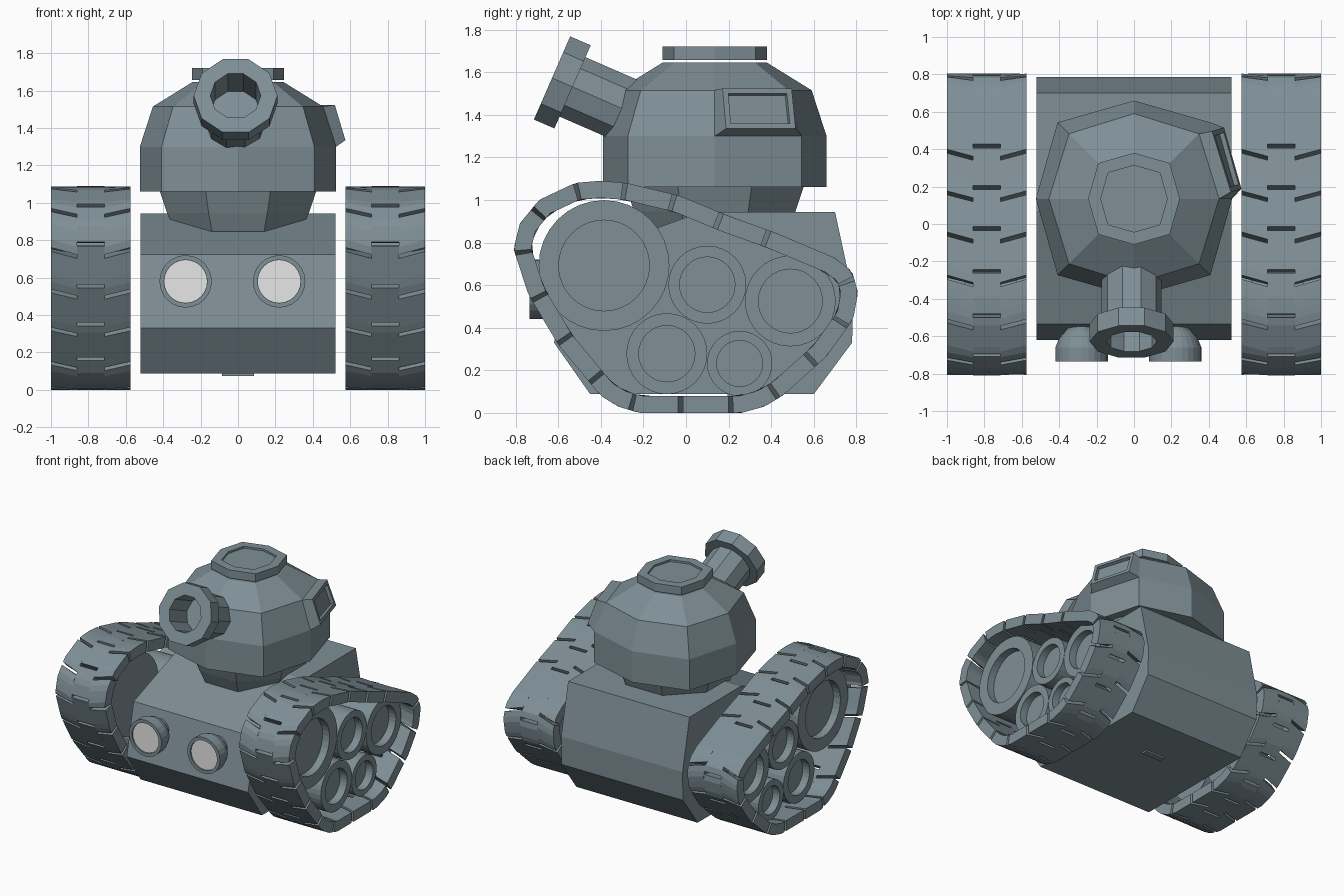
import bpy, bmesh, math
from mathutils import Matrix, Vector

cube = bpy.data.objects.get("Cube")
if cube:
    bpy.data.objects.remove(cube)


def material(name, rgb):
    m = bpy.data.materials.new(name)
    m.use_nodes = True
    m.diffuse_color = (*rgb, 1)
    m.node_tree.nodes["Principled BSDF"].inputs["Base Color"].default_value = (*rgb, 1)
    return m


STEEL = material("blue grey steel", (0.21, 0.275, 0.305))
LAMP = material("pale lamp", (0.8, 0.8, 0.8))


def finish(name, bm, mat=STEEL):
    bmesh.ops.recalc_face_normals(bm, faces=bm.faces)
    mesh = bpy.data.meshes.new(name)
    bm.to_mesh(mesh)
    bm.free()
    mesh.materials.append(mat)
    obj = bpy.data.objects.new(name, mesh)
    bpy.context.collection.objects.link(obj)
    return obj


def skin(bm, loops):
    """Closed solid through equal sized loops of points."""
    rows = [[bm.verts.new(p) for p in loop] for loop in loops]
    n = len(rows[0])
    for a, b in zip(rows, rows[1:]):
        for i in range(n):
            j = (i + 1) % n
            bm.faces.new((a[i], a[j], b[j], b[i]))
    bm.faces.new(rows[0][::-1])
    bm.faces.new(rows[-1])


def circle(r, z, n, turn=0.0, diagonal=1.0):
    """Polygon ring; diagonal stretches every second corner."""
    pts = []
    for i in range(n):
        a = 2 * math.pi * i / n + turn
        k = r * (diagonal if i % 2 else 1)
        pts.append(Vector((k * math.cos(a), k * math.sin(a), z)))
    return pts


def lathe(name, profile, n, origin, axis, mat=STEEL, turn=0.0, diagonal=1.0):
    place = Matrix.Translation(origin) @ Vector(axis).to_track_quat('Z', 'Y').to_matrix().to_4x4()
    bm = bmesh.new()
    skin(bm, [[place @ p for p in circle(r, h, n, turn, diagonal)] for r, h in profile])
    return finish(name, bm, mat)


# Hull: side profile extruded across the width
profile = [(-.535, .725), (.07, .943), (.70, .943), (.785, .55), (.78, .33),
           (.60, .088), (-.45, .088), (-.62, .33)]
bm = bmesh.new()
skin(bm, [[(x, y, z) for y, z in profile] for x in (-.52, .52)])
finish("hull", bm)

# Small plate under the hull
bm = bmesh.new()
bmesh.ops.create_cube(bm, size=1, matrix=Matrix.Translation((0, .22, .083))
                      @ Matrix.Diagonal((.17, .05, .015, 1)))
finish("belly_plate", bm)

# Turret: faceted dome with a framed vision box pulled out of one face
TURRET = Vector((0, .135, 0))
bm = bmesh.new()
skin(bm, [[p + TURRET for p in circle(r, z, 8, 0, d)] for r, z, d in
          ((.525, 1.06, 1.1), (.525, 1.30, 1.1), (.455, 1.515, 1.08), (.245, 1.645, 1.1))])
bmesh.ops.recalc_face_normals(bm, faces=bm.faces)
spot = Vector((.44, .34, 1.41))
face = min(bm.faces, key=lambda f: (f.calc_center_median() - spot).length)
normal = face.normal.copy()
across = normal.cross(Vector((0, 0, 1))).normalized()
face = bmesh.ops.extrude_discrete_faces(bm, faces=[face])["faces"][0]
middle = face.calc_center_median()
for v in face.verts:
    offset = (v.co - middle) * .88
    h = offset.dot(across)
    v.co = middle + offset + across * (math.copysign(.17, h) - h) + normal * .07
face.normal_update()
bmesh.ops.inset_individual(bm, faces=[face], thickness=.037)
face.normal_update()
bmesh.ops.inset_individual(bm, faces=[face], thickness=.002, depth=-.025)
finish("turret", bm)

# Turret neck sinking into the hull
up = (0, 0, 1)
lathe("turret_neck", [(.30, .78), (.365, .85), (.41, .945), (.455, 1.07)], 8,
      TURRET, up, turn=math.pi / 8)

# Roof hatch with a shallow recess
lathe("hatch", [(.245, 1.657), (.245, 1.72), (.178, 1.72), (.178, 1.705)], 8, TURRET, up,
      diagonal=1.1)

# Gun with collar and hollow bore
lathe("cannon", [(.16, 0), (.16, .65), (.224, .65), (.224, .755), (.135, .755), (.135, .52)],
      10, (-.013, .063, 1.271), (0, -.917, .40))

# Headlamps
for side, x in (("right", -.28), ("left", .22)):
    base = (x, -.56, .58)
    lathe(side + "_headlamp", [(.08, -.03), (.085, .01), (.12, .05), (.14, .10), (.14, .175),
                               (.115, .175), (.115, .16)], 24, base, (0, -1, 0))
    lathe(side + "_lamp_glass", [(.114, .155), (.114, .165)], 24, base, (0, -1, 0), LAMP)

# Track path seen from the side, starting above the front wheel
PATH = [Vector(p) for p in (
    (-.52, 1.08), (-.69, 1.0), (-.78, .89), (-.81, .77), (-.74, .555), (-.60, .32),
    (-.40, .08), (-.32, .03), (-.22, 0), (0, 0), (.26, 0), (.37, .03), (.46, .085),
    (.66, .265), (.785, .44), (.808, .565), (.78, .665), (.695, .73), (.41, .85),
    (.2, .925), (-.03, 1.02), (-.28, 1.08), (-.40, 1.09))]
EDGES = list(zip(PATH, PATH[1:] + PATH[:1]))
LENGTH = sum((b - a).length for a, b in EDGES)


def along(s):
    s %= LENGTH
    for a, b in EDGES:
        d = (b - a).length
        if s <= d:
            return a.lerp(b, s / d)
        s -= d
    return PATH[0].copy()


def track_pair(x, s):
    """Outer and inner track point at distance s."""
    p = along(s)
    t = (along(s + .06) - along(s - .06)).normalized()
    q = p + Vector((-t.y, t.x)) * .08
    return (x, p.x, p.y), (x, q.x, q.y)


LINKS, STEPS, CLOSED = 18, 5, 13
PITCH = LENGTH / LINKS


def gap(k):
    """Half width of slot k; one slot is left closed."""
    return 0 if k == CLOSED else .011


# Columns: two x positions, each with its shift along the path
COLUMNS = (((.575, 0), (.715, .04)), ((.715, -.03), (.86, -.03)), ((.86, .04), (1.0, 0)))
WHEELS = {"front_wheel": (-.385, .692, .307, .213), "upper_wheel": (.1, .602, .183, .13),
          "rear_wheel": (.49, .525, .213, .15), "lower_front_wheel": (-.09, .278, .19, .132),
          "lower_rear_wheel": (.252, .232, .153, .108)}

for side, sx in (("left", 1), ("right", -1)):
    # Track links with chevron slots at the edges and a dash in the middle
    bm = bmesh.new()
    for k in range(LINKS):
        start, end = k * PITCH + gap(k), (k + 1) * PITCH - gap(k + 1)
        for (xa, da), (xb, db) in COLUMNS:
            loops = []
            for i in range(STEPS + 1):
                s = start + (end - start) * i / STEPS
                oa, ia = track_pair(sx * xa, s + da)
                ob, ib = track_pair(sx * xb, s + db)
                loops.append((oa, ob, ib, ia))
            skin(bm, loops)
    finish(side + "_track", bm)
    # Road wheels dished on the outer side
    for name, (y, z, r, ri) in WHEELS.items():
        lathe(side + "_" + name, [(r, -.14), (r, .14), (ri, .14), (ri, .08)],
              32, (sx * .765, y, z), (sx, 0, 0))
